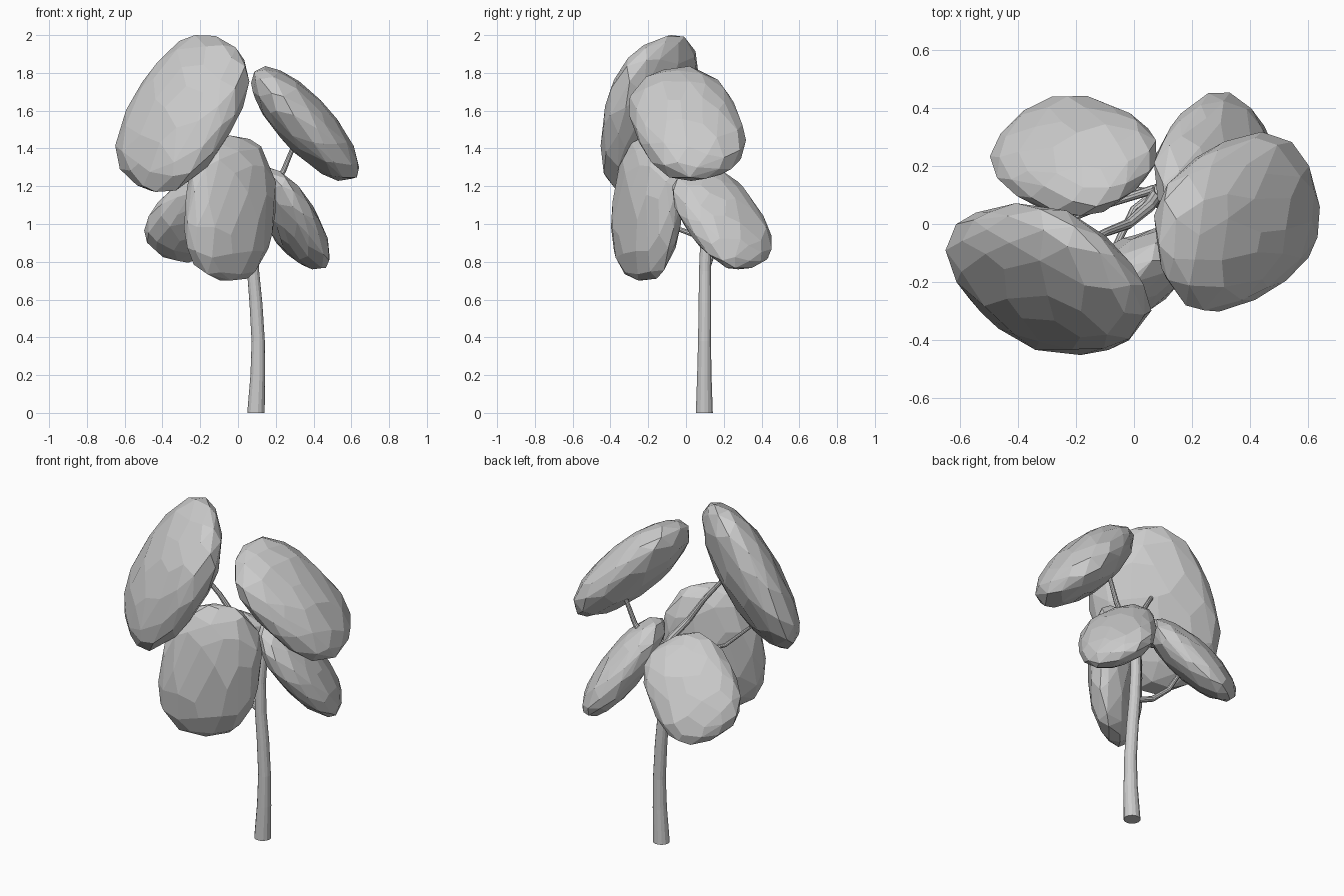
import bpy, bmesh, math, random
from mathutils import Vector, Matrix

if "Cube" in bpy.data.objects:
    bpy.data.objects.remove(bpy.data.objects["Cube"])

random.seed(4)


def add_mesh(name, bm):
    me = bpy.data.meshes.new(name)
    bm.to_mesh(me)
    bm.free()
    ob = bpy.data.objects.new(name, me)
    bpy.context.collection.objects.link(ob)
    return ob


def dominant(m, start):
    """Main axis of a symmetric matrix."""
    v = Vector(start)
    for _ in range(300):
        v = (m @ v).normalized()
    return v


def leaf_clump(name, center, half, xy, xz, yz, n=86, boxy=2.6):
    """Faceted, slightly boxy lens: half extents plus its tilt terms."""
    m = Matrix(((half[0] ** 2, xy, xz), (xy, half[1] ** 2, yz), (xz, yz, half[2] ** 2)))
    thin = dominant(m.inverted(), (0.3, 0.5, 0.8))
    long = dominant(m, (0.3, 0.5, 0.8))
    wide = thin.cross(long)
    axes = [ax * math.sqrt(max(ax.dot(m @ ax), 0.004)) for ax in (long, wide, thin)]
    pts = []
    for i in range(n):
        z = 1 - 2 * (i + 0.5) / n
        r = math.sqrt(1 - z * z)
        t = i * math.pi * (3 - math.sqrt(5))
        p = Vector((r * math.cos(t), r * math.sin(t), z))
        p = (p + Vector([random.uniform(-0.09, 0.09) for _ in range(3)])).normalized()
        s = math.hypot(p.x, p.y) / (abs(p.x) ** boxy + abs(p.y) ** boxy) ** (1 / boxy)
        pts.append(axes[0] * p.x * s + axes[1] * p.y * s + axes[2] * p.z)
    # fit the clump exactly into its extents
    lo = [min(p[k] for p in pts) for k in range(3)]
    hi = [max(p[k] for p in pts) for k in range(3)]
    bm = bmesh.new()
    for p in pts:
        bm.verts.new([center[k] + half[k] * (2 * (p[k] - lo[k]) / (hi[k] - lo[k]) - 1)
                      for k in range(3)])
    hull = bmesh.ops.convex_hull(bm, input=bm.verts)
    bmesh.ops.delete(bm, geom=hull["geom_interior"], context='VERTS')
    bmesh.ops.dissolve_limit(bm, angle_limit=math.radians(8),
                             verts=bm.verts, edges=bm.edges)
    bmesh.ops.recalc_face_normals(bm, faces=bm.faces)
    return add_mesh(name, bm)


def limb(name, pts, sides=10):
    """Tapered tube through (x, y, z, radius) points."""
    bm = bmesh.new()
    rings = []
    for i, p in enumerate(pts):
        lo, hi = pts[max(i - 1, 0)], pts[min(i + 1, len(pts) - 1)]
        direction = Vector(hi[:3]) - Vector(lo[:3])
        if p[2] == 0:
            direction = Vector((0, 0, 1))
        rot = Vector((0, 0, 1)).rotation_difference(direction.normalized())
        ring = []
        for k in range(sides):
            t = 2 * math.pi * k / sides
            off = Vector((p[3] * math.cos(t), p[3] * math.sin(t), 0))
            ring.append(bm.verts.new(Vector(p[:3]) + rot @ off))
        rings.append(ring)
    for lo, hi in zip(rings, rings[1:]):
        for k in range(sides):
            j = (k + 1) % sides
            bm.faces.new((lo[k], lo[j], hi[j], hi[k]))
    bm.faces.new(rings[0][::-1])
    bm.faces.new(rings[-1])
    bmesh.ops.recalc_face_normals(bm, faces=bm.faces)
    return add_mesh(name, bm)


# foliage clumps
leaf_clump("foliage_upper_left", (-0.295, -0.19, 1.585), (0.355, 0.262, 0.415), -0.030, 0.064, 0.037)
leaf_clump("foliage_upper_right", (0.355, 0.008, 1.532), (0.286, 0.31, 0.304), 0.017, -0.064, -0.017)
leaf_clump("foliage_front", (-0.043, -0.205, 1.085), (0.243, 0.192, 0.384), 0.027, 0.006, 0.010)
leaf_clump("foliage_back_right", (0.277, 0.19, 1.035), (0.208, 0.263, 0.275), 0.005, -0.037, -0.034)
leaf_clump("foliage_back_left", (-0.21, 0.235, 1.045), (0.287, 0.207, 0.25), 0.001, 0.027, -0.032)

# trunk
limb("trunk", [(0.095, 0.097, 0, 0.046), (0.105, 0.097, 0.2, 0.039),
               (0.107, 0.098, 0.38, 0.035), (0.095, 0.1, 0.58, 0.034),
               (0.08, 0.1, 0.75, 0.032), (0.075, 0.105, 0.92, 0.03),
               (0.085, 0.115, 1.08, 0.026), (0.09, 0.12, 1.2, 0.02)], 14)

# branches reaching into the foliage
limb("branch_upper_left", [(0.09, 0.12, 1.12, 0.024), (0.05, 0.06, 1.22, 0.022),
                           (-0.02, 0.0, 1.32, 0.018), (-0.1, -0.03, 1.45, 0.014),
                           (-0.18, -0.07, 1.56, 0.012)])
limb("branch_left_twig", [(0.07, 0.12, 1.1, 0.016), (-0.12, 0.06, 1.18, 0.013),
                          (-0.26, 0.0, 1.23, 0.011), (-0.36, -0.09, 1.33, 0.009)])
limb("branch_upper_right", [(0.08, 0.11, 1.08, 0.02), (0.17, 0.13, 1.19, 0.016),
                            (0.24, 0.14, 1.28, 0.014), (0.31, 0.15, 1.45, 0.011)])
limb("branch_back_left", [(0.08, 0.1, 0.75, 0.018), (-0.03, 0.12, 0.79, 0.016),
                          (-0.12, 0.15, 0.87, 0.014), (-0.18, 0.2, 1.0, 0.011)])
limb("branch_front", [(0.07, 0.1, 0.9, 0.018), (0.0, 0.05, 0.94, 0.014),
                      (-0.08, -0.11, 1.0, 0.011)])
